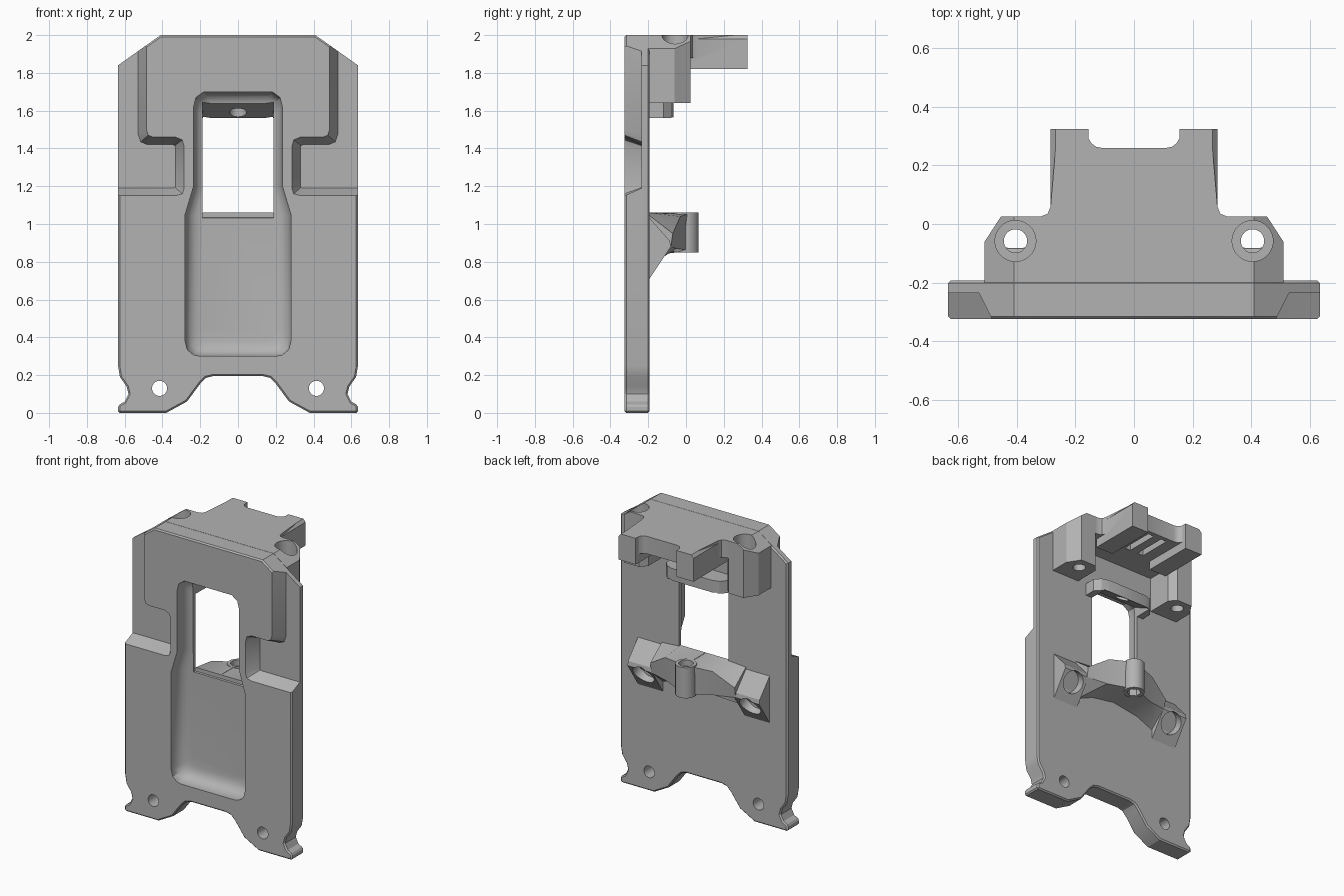
import bpy, bmesh, math
from mathutils import Vector

cube = bpy.data.objects.get("Cube")
if cube:
    bpy.data.objects.remove(cube, do_unlink=True)

grey = bpy.data.materials.new("plain_grey")
grey.use_nodes = True
COLOUR = (0.45, 0.45, 0.45, 1)
grey.diffuse_color = COLOUR
grey.node_tree.nodes["Principled BSDF"].inputs["Base Color"].default_value = COLOUR

FRONT, BACK = -0.325, -0.193
SIDES = (1, -1)


def make(name, bm):
    bmesh.ops.recalc_face_normals(bm, faces=bm.faces)
    mesh = bpy.data.meshes.new(name)
    bm.to_mesh(mesh)
    bm.free()
    ob = bpy.data.objects.new(name, mesh)
    bpy.context.collection.objects.link(ob)
    mesh.materials.append(grey)
    return ob


def loft(name, rings):
    """Closed solid through matching rings of points."""
    bm = bmesh.new()
    loops = [[bm.verts.new(p) for p in ring] for ring in rings]
    n = len(loops[0])
    for a, b in zip(loops, loops[1:]):
        for i in range(n):
            j = (i + 1) % n
            bm.faces.new((a[i], a[j], b[j], b[i]))
    bm.faces.new(loops[0])
    bm.faces.new(loops[-1])
    return make(name, bm)


def on_y(outline, y, s=1):
    return [(s * x, y, z) for x, z in outline]


def on_z(outline, z, s=1):
    return [(s * x, y, z) for x, y in outline]


def hull(name, points):
    bm = bmesh.new()
    for p in points:
        bm.verts.new(p)
    bmesh.ops.convex_hull(bm, input=bm.verts)
    return make(name, bm)


def box(name, x0, x1, y0, y1, z0, z1):
    return hull(name, [(x, y, z) for x in (x0, x1) for y in (y0, y1) for z in (z0, z1)])


def rod(name, start, end, r, sides=32):
    a, b = Vector(start), Vector(end)
    bm = bmesh.new()
    bmesh.ops.create_cone(bm, cap_ends=True, segments=sides, radius1=r, radius2=r, depth=(b - a).length)
    turn = (b - a).to_track_quat('Z', 'Y').to_matrix().to_4x4()
    turn.translation = (a + b) / 2
    bm.transform(turn)
    return make(name, bm)


def apply(ob, mod):
    bpy.context.view_layer.objects.active = ob
    bpy.ops.object.modifier_apply(modifier=mod.name)


def boolean(ob, others, operation='DIFFERENCE'):
    for other in others:
        mod = ob.modifiers.new("bool", 'BOOLEAN')
        mod.operation, mod.solver, mod.object = operation, 'EXACT', other
        apply(ob, mod)
        bpy.data.objects.remove(other, do_unlink=True)


def mirrored(half):
    return half + [(-x, z) for x, z in reversed(half)]


# main plate
outline = mirrored([(0.13, 0.195), (0.17, 0.185), (0.2, 0.155), (0.27, 0.06), (0.38, 0), (0.635, 0),
                    (0.635, 0.04), (0.6, 0.06), (0.58, 0.1), (0.59, 0.14), (0.625, 0.19), (0.635, 0.25),
                    (0.635, 1.84), (0.41, 2)])
plate = loft("main_plate", [on_y(outline, FRONT), on_y(outline, BACK)])
bev = plate.modifiers.new("edge", 'BEVEL')
bev.width, bev.segments, bev.limit_method = 0.009, 1, 'ANGLE'
bev.angle_limit = math.radians(60)
apply(plate, bev)

# stepped side recesses with sloped walls
rim = [(0.485, 2.1), (0.485, 1.5), (0.475, 1.47), (0.45, 1.46), (0.33, 1.46), (0.295, 1.445),
       (0.285, 1.41), (0.285, 1.19), (0.295, 1.16), (0.33, 1.15), (0.7, 1.15), (0.7, 2.1)]
bed = [(0.53, 2.1), (0.53, 1.48), (0.515, 1.435), (0.48, 1.42), (0.345, 1.42), (0.335, 1.415),
       (0.33, 1.405), (0.33, 1.2), (0.333, 1.193), (0.34, 1.19), (0.7, 1.19), (0.7, 2.1)]
for s in SIDES:
    boolean(plate, [loft("recess_cut", [on_y(rim, -0.36, s), on_y(rim, FRONT, s), on_y(bed, -0.235, s)])])

# rounded front pocket
pocket = mirrored([(0.2, 0.3), (0.235, 0.307), (0.268, 0.335), (0.28, 0.38), (0.28, 1.05), (0.235, 1.2),
                   (0.235, 1.62), (0.222, 1.67), (0.18, 1.7)])


def inset(i):
    return [(x * (1 - i / 0.28), 1 + (z - 1) * (1 - i / 0.7)) for x, z in pocket]


steps = ((-0.36, 0), (-0.295, 0), (-0.26, 0.008), (-0.235, 0.025), (-0.22, 0.05), (-0.213, 0.08))
boolean(plate, [loft("pocket_cut", [on_y(inset(i), y) for y, i in steps])])


def window():
    return hull("window_cut", [(s * x, y, z) for s in SIDES for x, y, z in
                               ((0.19, -0.34, 1.01), (0.19, -0.34, 1.7),
                                (0.185, -0.05, 1.06), (0.185, -0.05, 1.555))])


boolean(plate, [window()])

# screw holes through the plate
TILT = Vector((0, 0.843, -0.538))


def tilted(s, a, b, r):
    base = Vector((s * 0.405, FRONT, 0.96))
    return rod("tilted_cut", base + TILT * a, base + TILT * b, r)


for s in SIDES:
    boolean(plate, [
        rod("hole", (s * 0.415, -0.5, 0.13), (s * 0.415, 0, 0.13), 0.04),
        rod("counterbore", (s * 0.415, -0.26, 0.13), (s * 0.415, 0, 0.13), 0.075),
        rod("blind_hole", (s * 0.29, -0.5, 1.86), (s * 0.29, -0.26, 1.86), 0.054),
        tilted(s, -0.1, 0.5, 0.031)])

# top block: deck, feet and rear prongs
deck_half = [(0.51, -0.2), (0.51, -0.06), (0.455, 0.025), (0.32, 0.025), (0.295, 0.035), (0.285, 0.06),
             (0.268, 0.26)]
deck = mirrored(deck_half)
block = loft("top_block", [on_z(deck, 1.88), on_z(deck, 2)])
foot = [(0.3, -0.2), (0.51, -0.2), (0.51, -0.06), (0.455, 0.025), (0.34, 0.025), (0.3, -0.02)]
prong = [(0.155, 1.82), (0.285, 1.82), (0.285, 1.98), (0.268, 2), (0.155, 2)]
for s in SIDES:
    boolean(block, [loft("foot", [on_z(foot, 1.64, s), on_z(foot, 2, s)]),
                    loft("prong", [on_y(prong, -0.03, s), on_y(prong, 0.325, s)])], 'UNION')
corner = [(0.41, 2), (0.635, 1.84), (0.8, 1.84), (0.8, 2.2), (0.41, 2.2)]
for s in SIDES:
    x = s * 0.405
    boolean(block, [
        loft("corner_cut", [on_y(corner, -0.5, s), on_y(corner, 0.5, s)]),
        rod("screw_hole", (x, -0.058, 1.5), (x, -0.058, 2.1), 0.04),
        rod("screw_seat", (x, -0.058, 1.87), (x, -0.058, 2.1), 0.07),
        rod("prong_hole", (s * 0.22, 0.2, 1.9), (s * 0.22, 0.4, 1.9), 0.03),
        box("slot", s * 0.03, s * 0.075, 0.0, 0.23, 1.8, 1.93)])
# rounded inner corners between the prongs
for s in SIDES:
    fillet = [(0.16, 0.25), (0.16, 0.3), (0.145, 0.275), (0.13, 0.264), (0.11, 0.26), (0.11, 0.25)]
    boolean(block, [loft("prong_fillet", [on_z(fillet, 1.88, s), on_z(fillet, 2, s)])], 'UNION')

# hood above the window
hood_plan = mirrored([(0.235, -0.2), (0.235, -0.12), (0.2, -0.08), (0.15, -0.065)])
hood = loft("window_hood", [on_z(hood_plan, 1.56), on_z(hood_plan, 1.645)])
boolean(hood, [window(), rod("hood_hole", (0, -0.12, 1.5), (0, -0.12, 1.8), 0.045)])

# rear bracket: two winged arms and a centre boss
rib = [(-0.2, 1.04), (-0.2, 0.7), (-0.08, 0.88), (-0.085, 0.91)]
mid = [(-0.2, 1.06), (-0.2, 0.86), (0.03, 0.86), (0.03, 1.06)]
inner = [(-0.2, 1.05), (-0.2, 0.77), (-0.08, 0.88), (-0.07, 0.95)]
bracket = rod("rear_bracket", (0, 0, 0.85), (0, 0, 1.06), 0.067, 48)


def section(x, profile):
    return [(x, y, z) for y, z in profile]


for s in SIDES:
    wing = loft("wing", [section(s * 0.5, rib), section(s * 0.31, rib)])
    arm = loft("arm", [section(s * 0.32, inner), section(s * 0.18, [(-0.2, 1.06), (-0.2, 0.83), (-0.05, 0.87), (-0.03, 1.04)]),
                       section(s * -0.01, mid)])
    boolean(bracket, [wing, arm], 'UNION')
for s in SIDES:
    boolean(bracket, [tilted(s, -0.1, 0.6, 0.031), tilted(s, 0.19, 0.6, 0.075)])
boolean(bracket, [rod("boss_hole", (0, 0, 0.7), (0, 0, 1.2), 0.026),
                  rod("boss_seat", (0, 0, 1.02), (0, 0, 1.2), 0.047),
                  rod("nut_seat", (0, 0, 0.7), (0, 0, 0.9), 0.045, 6)])

# smooth round walls, keep edges sharp
bpy.ops.object.select_all(action='DESELECT')
for ob in (plate, block, hood, bracket):
    ob.select_set(True)
bpy.context.view_layer.objects.active = plate
bpy.ops.object.shade_smooth_by_angle(angle=math.radians(28))
